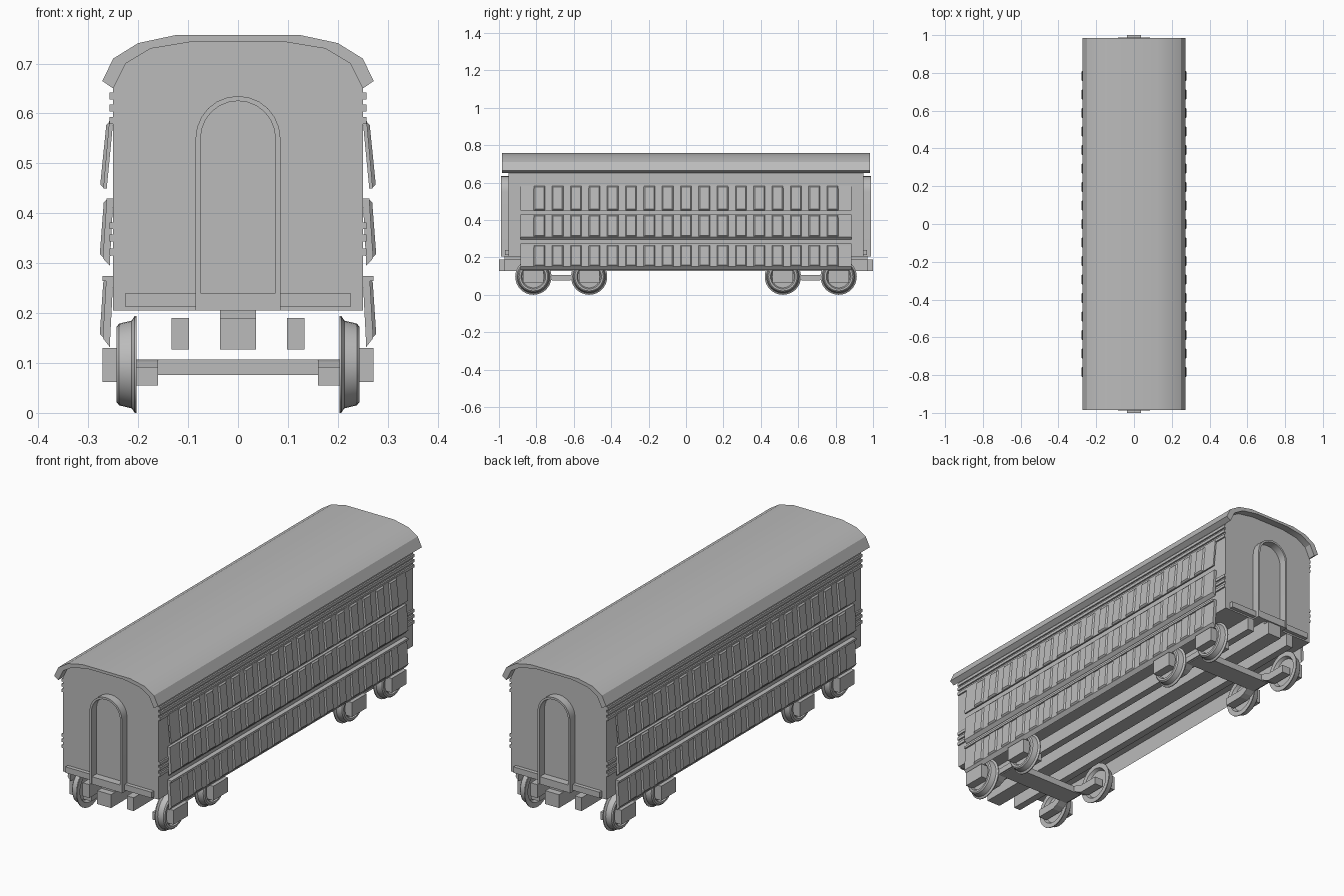
import bpy, bmesh, math
from mathutils import Matrix

cube = bpy.data.objects.get("Cube")
if cube:
    bpy.data.objects.remove(cube, do_unlink=True)

grey = bpy.data.materials.new("plain_grey")
grey.use_nodes = True
GREY = (0.5, 0.5, 0.5, 1)
grey.diffuse_color = GREY
grey.node_tree.nodes["Principled BSDF"].inputs["Base Color"].default_value = GREY


def finish(name, bm, mirror="", smooth=False):
    """Turn a bmesh into an object, mirrored over the named axes."""
    bmesh.ops.recalc_face_normals(bm, faces=bm.faces)
    mesh = bpy.data.meshes.new(name)
    bm.to_mesh(mesh)
    bm.free()
    mesh.materials.append(grey)
    ob = bpy.data.objects.new(name, mesh)
    bpy.context.collection.objects.link(ob)
    if smooth:
        bpy.ops.object.select_all(action="DESELECT")
        ob.select_set(True)
        bpy.context.view_layer.objects.active = ob
        bpy.ops.object.shade_smooth_by_angle(angle=math.radians(32))
    if mirror:
        mod = ob.modifiers.new("Mirror", "MIRROR")
        mod.use_axis = ["X" in mirror, "Y" in mirror, False]
        mod.use_mirror_merge = False
    return ob


def prism(name, points, lo, hi, axis="Y", mirror="", smooth=False, taper=None):
    """Extrude a section in the xz plane along y, or in the yz plane along x."""
    bm = bmesh.new()

    def vert(p, t):
        return bm.verts.new((p[0], t, p[1]) if axis == "Y" else (t, p[0], p[1]))
    a = [vert(p, lo) for p in points]
    b = [vert(p, hi) for p in points]
    bm.faces.new(a)
    bm.faces.new(b)
    for i in range(len(a)):
        j = (i + 1) % len(a)
        bm.faces.new((a[i], a[j], b[j], b[i]))
    if taper:  # narrow the two outer edges
        mid = (lo + hi) / 2
        for v in a[1:3] + b[1:3]:
            v.co.y = mid + (v.co.y - mid) * taper
    return finish(name, bm, mirror, smooth)


def box(name, x, y, z, mirror=""):
    pts = [(x[0], z[0]), (x[1], z[0]), (x[1], z[1]), (x[0], z[1])]
    return prism(name, pts, y[0], y[1], mirror=mirror)


def both(half):
    """Complete a right half profile that runs from the edge to the centre."""
    return half + [(-x, z) for x, z in reversed(half)]


# Body and roof shell
ceiling = [(0.25, 0.65), (0.225, 0.70), (0.175, 0.73), (0.09, 0.744)]
crown = [(0.272, 0.665), (0.25, 0.71), (0.2, 0.741), (0.125, 0.757)]
prism("body", both([(0.25, 0.205)] + ceiling), -0.95, 0.95)
prism("roof", both(crown) + both(ceiling)[::-1], -0.985, 0.985, smooth=True)

# Arched end door frames, sills and ledges
def arch(r, bottom):
    curve = [(r * math.cos(math.pi * i / 12), 0.55 + r * math.sin(math.pi * i / 12))
             for i in range(13)]
    return [(r, bottom)] + curve + [(-r, bottom)]

prism("door_frame", arch(0.085, 0.205) + arch(0.075, 0.205)[::-1],
      -0.988, -0.95, mirror="Y", smooth=True)
box("door_sill", (-0.075, 0.075), (-0.985, -0.95), (0.205, 0.24), "Y")
box("end_ledge", (-0.225, 0.225), (-0.968, -0.95), (0.212, 0.24), "Y")

# Raised side mouldings
for i, z in enumerate((0.586, 0.611, 0.635, 0.322, 0.35, 0.375)):
    box(f"side_moulding_{i + 1}", (0.249, 0.257), (-0.95, 0.95),
        (z - 0.007, z + 0.007), "X")

# Three sloping rows of side panelling, each a long backing with raised panels
PITCH, COUNT = 0.098, 17
START = -PITCH * (COUNT - 1) / 2
rows = {
    "upper": [(0.25, 0.585), (0.258, 0.585), (0.27, 0.45), (0.263, 0.45)],
    "middle": [(0.25, 0.43), (0.263, 0.43), (0.271, 0.31), (0.257, 0.295)],
    "lower": [(0.25, 0.27), (0.264, 0.27), (0.271, 0.15), (0.257, 0.132)],
}
for row, section in rows.items():
    prism(f"{row}_backing", section, -0.885, 0.885, mirror="X")
    (x0, top), (x1, bottom) = section[1], section[2]
    raised = [(x0 - 0.002, top), (x0 + 0.006, top - 0.008),
              (x1 + 0.006, bottom + 0.008), (x1 - 0.002, bottom)]
    panel = prism(f"{row}_panels", raised, START - 0.032, START + 0.032,
                  mirror="X", taper=0.75)
    rep = panel.modifiers.new("Array", "ARRAY")
    rep.count = COUNT
    rep.use_relative_offset = False
    rep.use_constant_offset = True
    rep.constant_offset_displace = (0, PITCH, 0)
box("waist_rail", (0.25, 0.272), (-0.885, 0.885), (0.264, 0.274), "X")

# Underframe beams
box("centre_beam", (-0.036, 0.036), (-1, 1), (0.127, 0.19))
box("centre_beam_mount", (-0.036, 0.036), (-0.97, 0.97), (0.188, 0.207))
box("side_beam", (0.098, 0.133), (-0.97, 0.97), (0.127, 0.19), "X")

# Bogies
WHEEL_Z, BOGIE_Y, AXLE = 0.097, 0.667, 0.149


def wheel(name, y):
    """Flanged wheel with a dished web on both faces, turned about x."""
    outline = [(0.218, 0), (0.218, 0.066), (0.203, 0.074), (0.203, 0.097),
               (0.207, 0.097), (0.213, 0.088), (0.238, 0.082), (0.243, 0.076),
               (0.243, 0.066), (0.232, 0.06), (0.232, 0)]
    bm = bmesh.new()
    vs = [bm.verts.new((x, 0, r)) for x, r in outline]
    edges = [bm.edges.new(pair) for pair in zip(vs, vs[1:])]
    bmesh.ops.spin(bm, geom=vs + edges, cent=(0, 0, 0), axis=(1, 0, 0),
                   angle=math.tau, steps=32)
    bmesh.ops.remove_doubles(bm, verts=bm.verts, dist=0.0001)
    bmesh.ops.transform(bm, matrix=Matrix.Translation((0, y, WHEEL_Z)), verts=bm.verts)
    finish(name, bm, "XY", True)


for label, y in (("outer", BOGIE_Y + AXLE), ("inner", BOGIE_Y - AXLE)):
    wheel(f"{label}_wheel", y)
    box(f"{label}_axle_box", (0.225, 0.272), (y - 0.055, y + 0.055),
        (0.062, 0.13), "XY")

# Waved bogie side frames with a cross member
wave_low = [(-0.2, 0.055), (-0.1, 0.055), (-0.075, 0.065), (-0.05, 0.08)]
wave_top = [(-0.05, 0.107), (-0.075, 0.103), (-0.1, 0.092), (-0.2, 0.092)]
wave = wave_low + [(-y, z) for y, z in reversed(wave_low)]
wave += [(-y, z) for y, z in reversed(wave_top)] + wave_top
prism("bogie_side_frame", [(BOGIE_Y + y, z) for y, z in wave], 0.16, 0.204,
      axis="X", mirror="XY")
box("bogie_cross_member", (-0.197, 0.197), (BOGIE_Y - 0.05, BOGIE_Y + 0.05),
    (0.076, 0.107), "Y")
